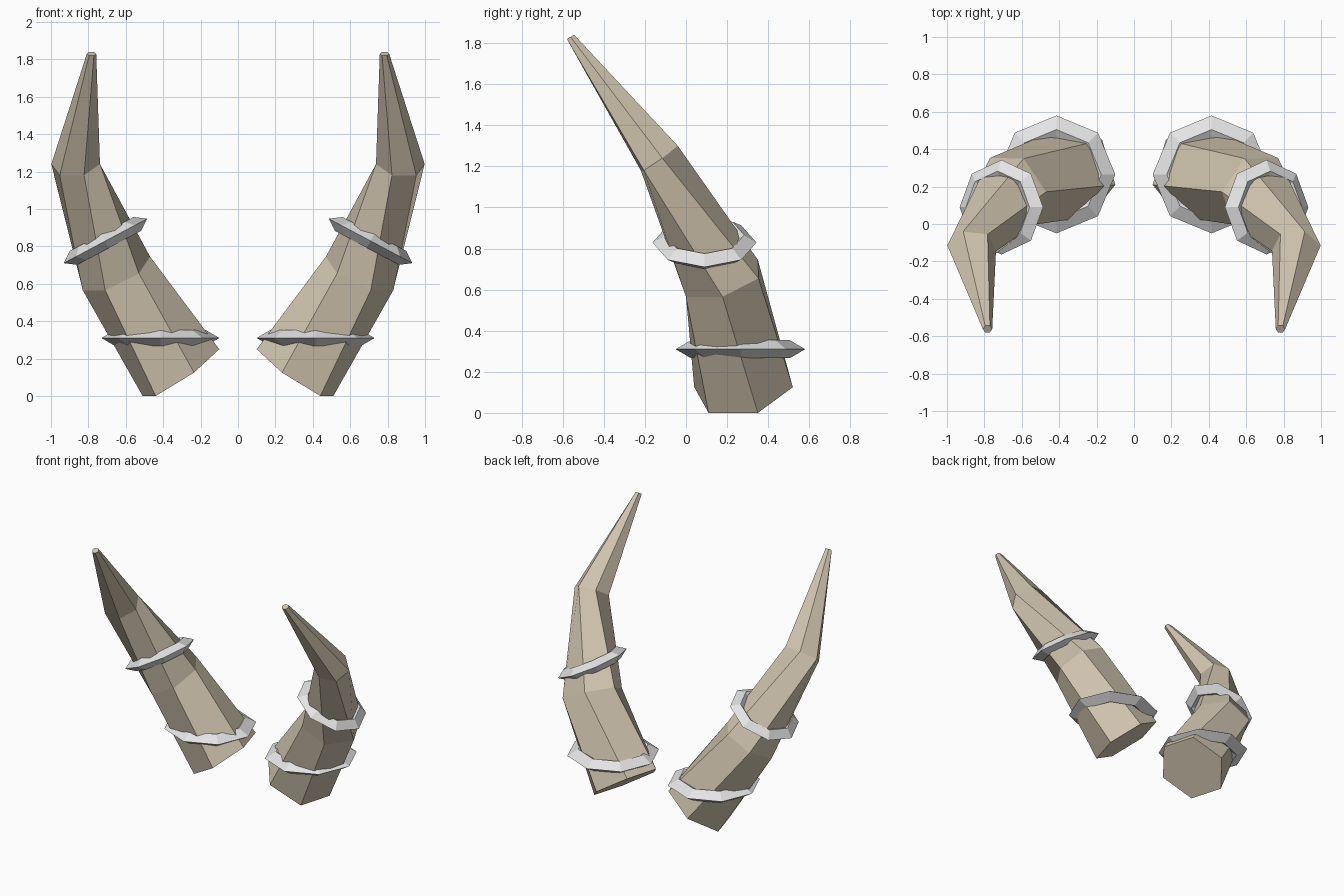
import bpy, bmesh, math
from mathutils import Vector, Matrix

if "Cube" in bpy.data.objects:
    bpy.data.objects.remove(bpy.data.objects["Cube"])


def material(name, rgb):
    m = bpy.data.materials.new(name)
    m.diffuse_color = (*rgb, 1)
    m.use_nodes = True
    m.node_tree.nodes["Principled BSDF"].inputs["Base Color"].default_value = m.diffuse_color
    return m


horn_mat = material("bone beige", (0.65, 0.57, 0.44))
ring_mat = material("pale metal", (0.78, 0.78, 0.78))


def finish(bm, name, mat):
    """Turn a bmesh into a flat-shaded object mirrored across x = 0."""
    bmesh.ops.recalc_face_normals(bm, faces=bm.faces)
    me = bpy.data.meshes.new(name)
    bm.to_mesh(me)
    bm.free()
    me.materials.append(mat)
    ob = bpy.data.objects.new(name, me)
    bpy.context.collection.objects.link(ob)
    ob.modifiers.new("Mirror", 'MIRROR').use_mirror_merge = False
    return ob


def bridge(bm, a, b):
    n = len(a)
    for i in range(n):
        bm.faces.new((a[i], a[(i + 1) % n], b[(i + 1) % n], b[i]))


# Horn: hexagonal sections, each given by centre and two neighbouring corners
sections = [
    ((0.305, 0.28, 0.125), (-0.07, -0.24, 0), (0.135, -0.17, -0.125)),
    ((0.65, 0.175, 0.655), (-0.12, -0.178, 0), (0.06, -0.175, -0.09)),
    ((0.868, -0.13, 1.24), (-0.13, -0.015, 0), (-0.045, -0.09, -0.06)),
    ((0.783, -0.562, 1.83), (-0.025, 0, 0), (-0.0125, -0.018, -0.01)),
]
bm = bmesh.new()
loops = []
for c, p, q in sections:
    c, p, q = Vector(c), Vector(p), Vector(q)
    loops.append([bm.verts.new(c + d) for d in (p, q, q - p, -p, -q, p - q)])
for a, b in zip(loops, loops[1:]):
    bridge(bm, a, b)
bm.faces.new(loops[0])
bm.faces.new(loops[-1])
finish(bm, "horn", horn_mat)


# Rings: octagonal bands with a diamond cross-section
def ring(name, centre, radius, depth, half_height, tilt):
    bm = bmesh.new()
    mat = Matrix.Translation(centre) @ Matrix.Rotation(tilt, 4, 'Y')
    profile = [(radius, 0), (radius - depth, half_height),
               (radius - 2 * depth, 0), (radius - depth, -half_height)]
    loops = []
    for i in range(8):
        a = i * math.pi / 4
        loops.append([bm.verts.new(mat @ Vector((r * math.cos(a), r * math.sin(a), z)))
                      for r, z in profile])
    for i in range(8):
        bridge(bm, loops[i], loops[(i + 1) % 8])
    finish(bm, name, ring_mat)


ring("lower_ring", (0.415, 0.265, 0.31), 0.315, 0.075, 0.044, 0)
ring("upper_ring", (0.709, 0.09, 0.829), 0.253, 0.06, 0.042, math.radians(28))
